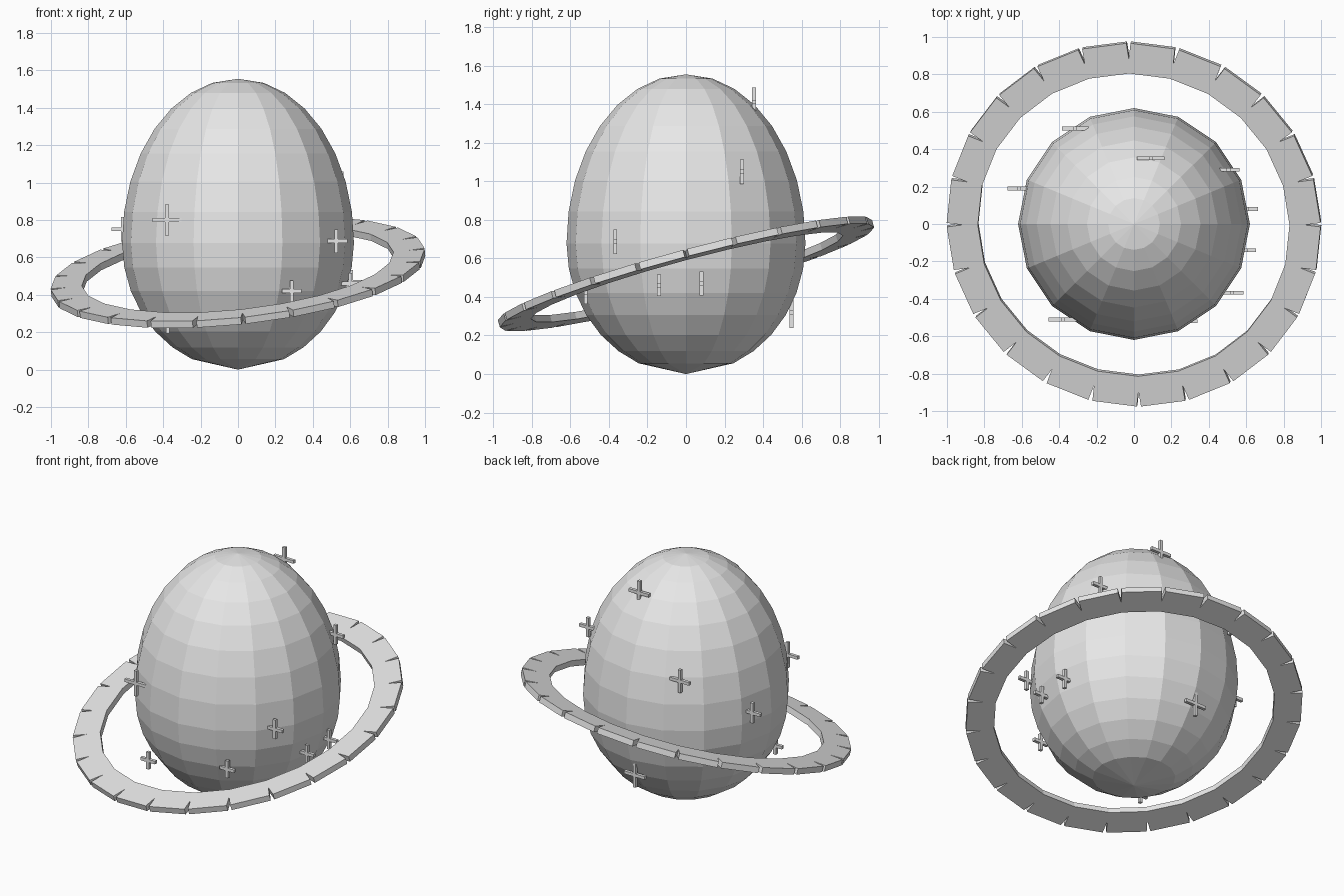
import bpy, bmesh, math
from mathutils import Matrix, Euler, Vector

if "Cube" in bpy.data.objects:
    bpy.data.objects.remove(bpy.data.objects["Cube"])

grey = bpy.data.materials.new("light_grey")
grey.diffuse_color = (0.8, 0.8, 0.8, 1)
grey.use_nodes = True
grey.node_tree.nodes["Principled BSDF"].inputs["Base Color"].default_value = grey.diffuse_color


def finish(name, bm):
    bmesh.ops.recalc_face_normals(bm, faces=bm.faces)
    mesh = bpy.data.meshes.new(name)
    bm.to_mesh(mesh)
    bm.free()
    mesh.materials.append(grey)
    obj = bpy.data.objects.new(name, mesh)
    bpy.context.collection.objects.link(obj)
    return obj


def add_box(bm, size, matrix):
    bmesh.ops.create_cube(bm, size=1, matrix=matrix @ Matrix.Diagonal((*size, 1)))


# Egg-shaped body: 16 sides, taller above its widest level than below
SIDES, RADIUS, MID, UP = 16, 0.62, 0.68, 0.875
bm = bmesh.new()
rings = []
for i in range(14):
    a = math.radians(12.9 + i * (156.6 - 12.9) / 13)
    r = RADIUS * math.sin(a)
    z = MID + math.cos(a) * (UP if math.cos(a) > 0 else MID)
    rings.append([bm.verts.new((r * math.cos(t), r * math.sin(t), z))
                  for t in (2 * math.pi * k / SIDES for k in range(SIDES))])
top = bm.verts.new((0, 0, MID + UP))
bottom = bm.verts.new((0, 0, 0))
for k in range(SIDES):
    n = (k + 1) % SIDES
    for upper, lower in zip(rings, rings[1:]):
        bm.faces.new((upper[k], lower[k], lower[n], upper[n]))
    bm.faces.new((top, rings[0][k], rings[0][n]))
    bm.faces.new((bottom, rings[-1][n], rings[-1][k]))
finish("egg_body", bm)

# Tilted ring of 24 blocks that leave small notches on the outer rim
INNER, OUTER = 0.831, 0.998
bm = bmesh.new()
for k in range(24):
    turn = Matrix.Rotation(math.radians(7.5 + 15 * k), 4, 'Z')
    add_box(bm, (OUTER - INNER, 0.24, 0.038),
            turn @ Matrix.Translation(((INNER + OUTER) / 2, 0, 0)))
ring = finish("tilted_ring", bm)
ring.location = (0, 0, 0.52)
ring.rotation_euler = Euler((math.radians(15), math.radians(-6.2), 0))

# Small upright plus-shaped stars on the body: x, y, z, half height
stars = [
    (-0.38, -0.51, 0.80, 0.083), (0.525, -0.367, 0.687, 0.063),
    (0.288, -0.52, 0.42, 0.056), (-0.375, -0.39, 0.25, 0.056),
    (0.60, -0.14, 0.46, 0.056), (0.605, 0.08, 0.47, 0.063),
    (0.505, 0.29, 1.05, 0.063), (0.09, 0.352, 1.41, 0.078),
    (-0.315, 0.51, 1.00, 0.075), (-0.615, 0.19, 0.75, 0.066),
    (-0.015, 0.548, 0.32, 0.08),
]
for i, (x, y, z, half) in enumerate(stars):
    bm = bmesh.new()
    add_box(bm, (0.02, 0.02, 2 * half), Matrix())
    add_box(bm, (1.88 * half, 0.02, 0.02), Matrix())
    finish(f"star_{i + 1}", bm).location = Vector((x, y, z))
